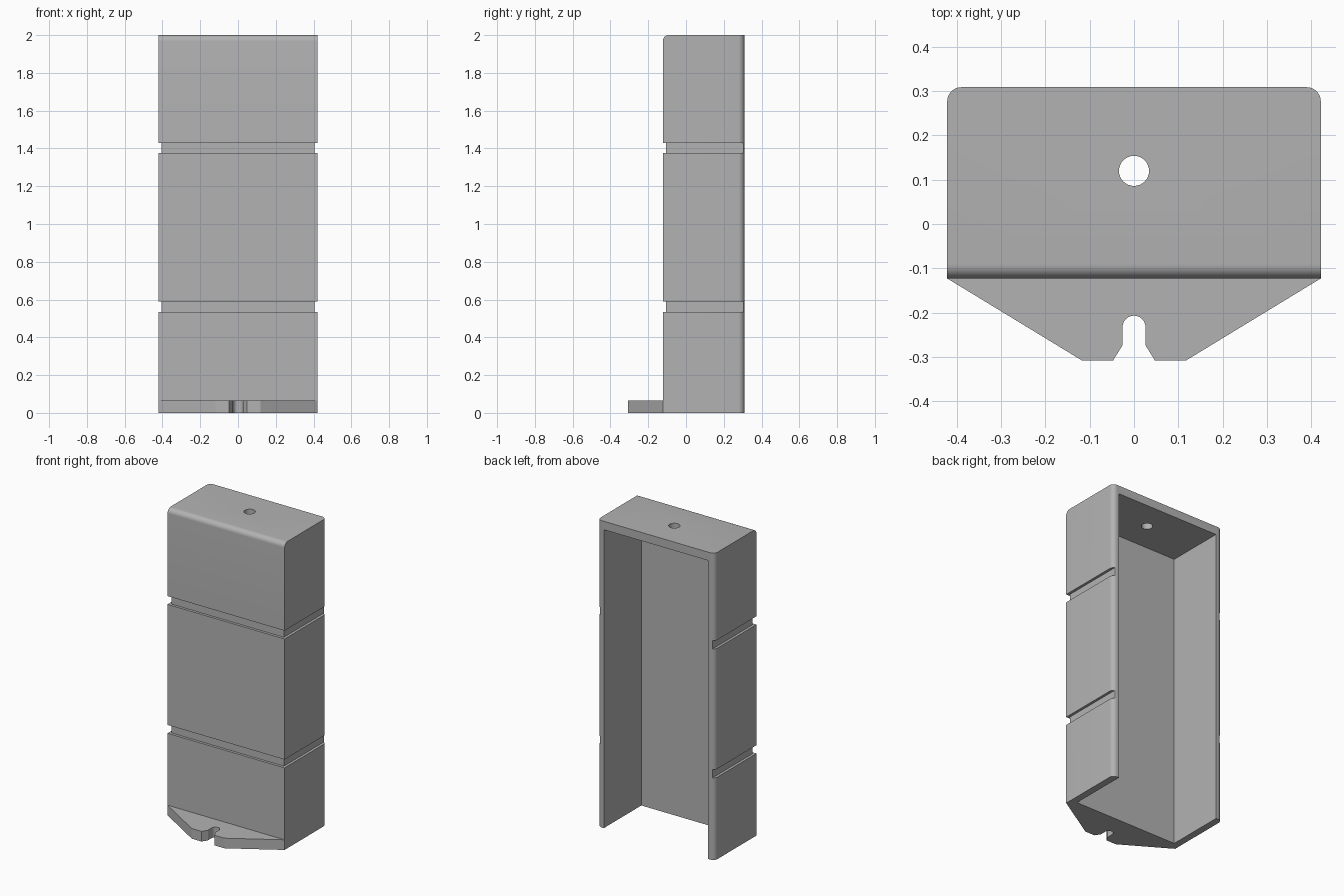
import bpy, bmesh, math

if "Cube" in bpy.data.objects:
    bpy.data.objects.remove(bpy.data.objects["Cube"], do_unlink=True)

HALF_W, FRONT, BACK, TOP = 0.422, -0.123, 0.309, 2.0
WALL, LID, RADIUS, GROOVE = 0.046, 0.055, 0.032, 0.017

grey = bpy.data.materials.new("plain grey")
grey.use_nodes = True
grey.diffuse_color = (0.45, 0.45, 0.45, 1)
grey.node_tree.nodes["Principled BSDF"].inputs["Base Color"].default_value = grey.diffuse_color


def finish(name, bm):
    bmesh.ops.recalc_face_normals(bm, faces=bm.faces)
    mesh = bpy.data.meshes.new(name)
    bm.to_mesh(mesh)
    bm.free()
    mesh.materials.append(grey)
    obj = bpy.data.objects.new(name, mesh)
    bpy.context.collection.objects.link(obj)
    return obj


def box_mesh(lo, hi):
    bm = bmesh.new()
    bmesh.ops.create_cube(bm, size=1)
    for v in bm.verts:
        v.co = [(a + b) / 2 + c * (b - a) for a, b, c in zip(lo, hi, v.co)]
    return bm


def prism(name, outline, z0, z1):
    bm = bmesh.new()
    face = bm.faces.new([bm.verts.new((x, y, z0)) for x, y in outline])
    out = bmesh.ops.extrude_face_region(bm, geom=[face])
    for v in out["geom"]:
        if isinstance(v, bmesh.types.BMVert):
            v.co.z = z1
    return finish(name, bm)


def combine(obj, other, operation):
    mod = obj.modifiers.new(operation, "BOOLEAN")
    mod.operation, mod.solver, mod.object = operation, "EXACT", other
    bpy.context.view_layer.objects.active = obj
    bpy.ops.object.modifier_apply(modifier=mod.name)
    bpy.data.objects.remove(other, do_unlink=True)


# Outer block, rounded on the two rear uprights and the front top edge
bm = box_mesh((-HALF_W, FRONT, 0), (HALF_W, BACK, TOP))
rounded = []
for e in bm.edges:
    mid = (e.verts[0].co + e.verts[1].co) / 2
    rear_upright = abs(mid.x) > 0.1 and mid.y > BACK - 0.01 and 0.5 < mid.z < 1.5
    front_top = abs(mid.x) < 0.1 and mid.y < FRONT + 0.01 and mid.z > 1.9
    if rear_upright or front_top:
        rounded.append(e)
bmesh.ops.bevel(bm, geom=rounded, offset=RADIUS, segments=8, profile=0.5, affect="EDGES")
housing = finish("channel_housing", bm)

# Hollow interior, open at the back and bottom
combine(housing, finish("cavity", box_mesh((WALL - HALF_W, FRONT + WALL, -1),
                                           (HALF_W - WALL, 1, TOP - LID))), "DIFFERENCE")

# Grooves around the front and sides
for z in (0.535, 1.375):
    x, y = HALF_W - GROOVE, FRONT + GROOVE
    outline = [(-1, -1), (1, -1), (1, 1), (x, 1), (x, y), (-x, y), (-x, 1), (-1, 1)]
    combine(housing, prism("groove_cutter", outline, z, z + 0.054), "DIFFERENCE")

# Hole in the top
circle = [(0.034 * math.cos(i * math.tau / 32), 0.12 + 0.034 * math.sin(i * math.tau / 32))
          for i in range(32)]
combine(housing, prism("hole_cutter", circle, 1.8, 2.2), "DIFFERENCE")

# Tapered foot plate with a flared, round-ended slot
half = [(HALF_W, FRONT + 0.02), (HALF_W, FRONT), (0.118, -0.308), (0.047, -0.308), (0.026, -0.274)]
arc = [(0.026 * math.cos(i * math.pi / 12), -0.233 + 0.026 * math.sin(i * math.pi / 12))
       for i in range(13)]
outline = half + arc + [(-x, y) for x, y in reversed(half)]
combine(housing, prism("foot_plate", outline, 0, 0.066), "UNION")

# Smooth the rounded edges, keep the corners crisp
bpy.ops.object.select_all(action="DESELECT")
housing.select_set(True)
bpy.context.view_layer.objects.active = housing
bpy.ops.object.shade_smooth_by_angle(angle=math.radians(30))
